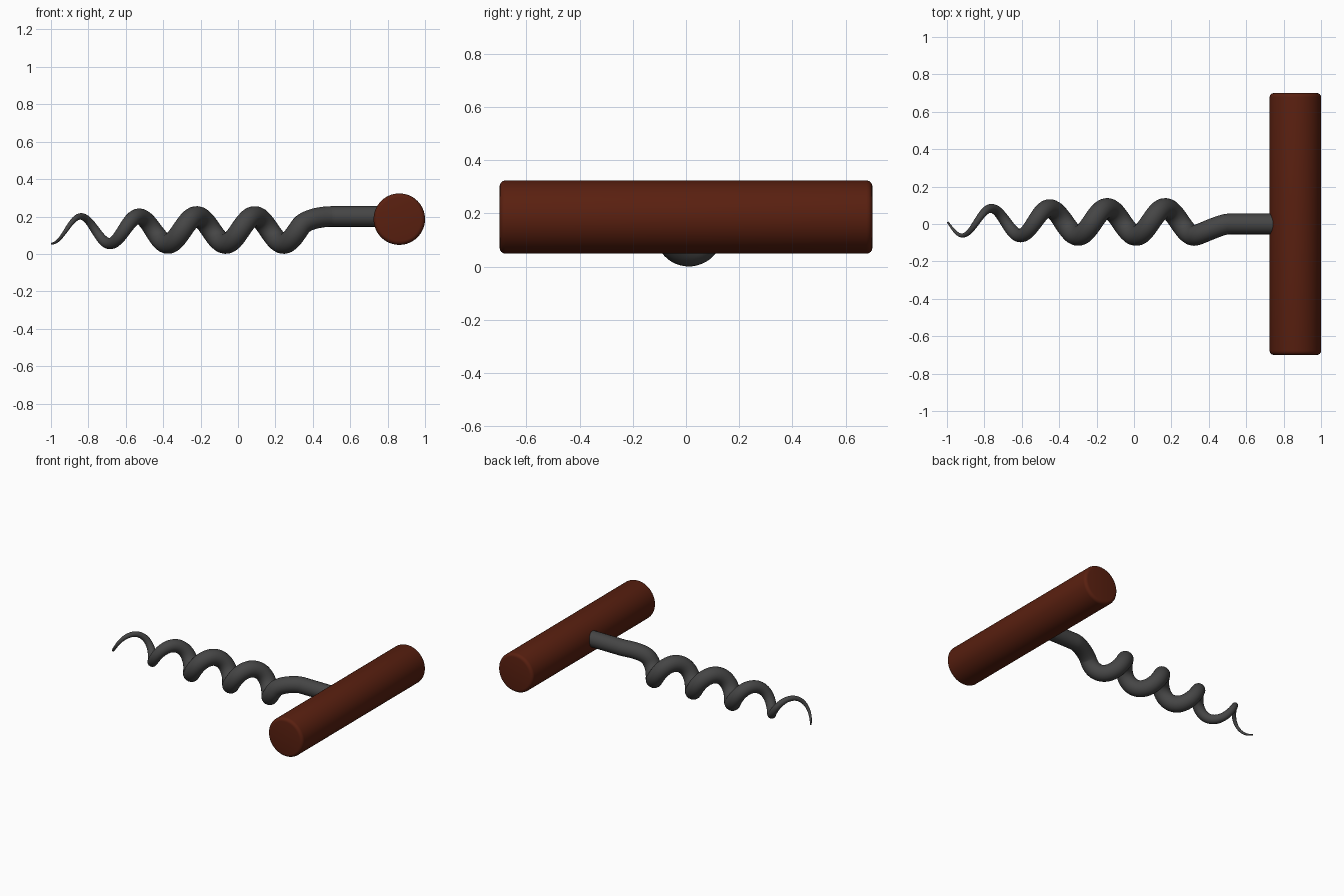
import bpy
from math import sin, cos, pi

if "Cube" in bpy.data.objects:
    bpy.data.objects.remove(bpy.data.objects["Cube"])


def material(name, color):
    m = bpy.data.materials.new(name)
    m.diffuse_color = (*color, 1)
    m.use_nodes = True
    m.node_tree.nodes["Principled BSDF"].inputs["Base Color"].default_value = m.diffuse_color
    return m


# Wooden crossbar handle with rounded rims
bpy.ops.mesh.primitive_cylinder_add(vertices=64, radius=0.1375, depth=1.4,
                                    location=(0.8625, 0, 0.186),
                                    rotation=(pi / 2, 0, 0))
handle = bpy.context.object
handle.name = "handle"
handle.data.materials.append(material("wood", (0.10, 0.014, 0.005)))
bevel = handle.modifiers.new("rim", "BEVEL")
bevel.width = 0.022
bevel.segments = 4
bevel.limit_method = "ANGLE"
bpy.ops.object.modifier_apply(modifier="rim")
bpy.ops.object.shade_smooth_by_angle(angle=0.7)

# Screw path: tapering helix, then a blend into the straight shank
PITCH, COIL, TUBE = 0.31, 0.0725, 0.055
CY, CZ, STEPS = 0.011, 0.128, 48
path = []
for i in range(int(4.33 * STEPS)):
    t = i / STEPS
    a = 2 * pi * t
    r = min(0.005 + 0.025 * t, TUBE)
    path.append((-0.996 + PITCH * t, CY - COIL * sin(a), CZ - COIL * cos(a), r))


def hermite(p, q, dp, dq, s):
    return ((2*s**3 - 3*s**2 + 1) * p + (s**3 - 2*s**2 + s) * dp
            + (3*s**2 - 2*s**3) * q + (s**3 - s**2) * dq)


start, prev = path[-1], path[-2]
tangent = [(b - a) * 13 for a, b in zip(prev, start)]
end, end_tangent = (0.5, 0, 0.2, TUBE), (0.14, 0.02, 0, 0)
for k in range(1, 21):
    path.append(tuple(hermite(*v, k / 20)
                      for v in zip(start, end, tangent, end_tangent)))
path.append((0.52, 0, 0.2, TUBE))
path.append((0.8, 0, 0.2, TUBE))

# Steel screw swept along the path
curve = bpy.data.curves.new("screw", "CURVE")
curve.dimensions = "3D"
curve.bevel_depth = 1.0
curve.bevel_resolution = 8
curve.use_fill_caps = True
spline = curve.splines.new("POLY")
spline.points.add(len(path) - 1)
for point, (x, y, z, r) in zip(spline.points, path):
    point.co = (x, y, z, 1)
    point.radius = r
screw = bpy.data.objects.new("screw", curve)
bpy.context.collection.objects.link(screw)
curve.materials.append(material("steel", (0.06, 0.06, 0.06)))
bpy.ops.object.select_all(action="DESELECT")
screw.select_set(True)
bpy.context.view_layer.objects.active = screw
bpy.ops.object.convert(target="MESH")
bpy.ops.object.shade_smooth_by_angle(angle=0.8)
